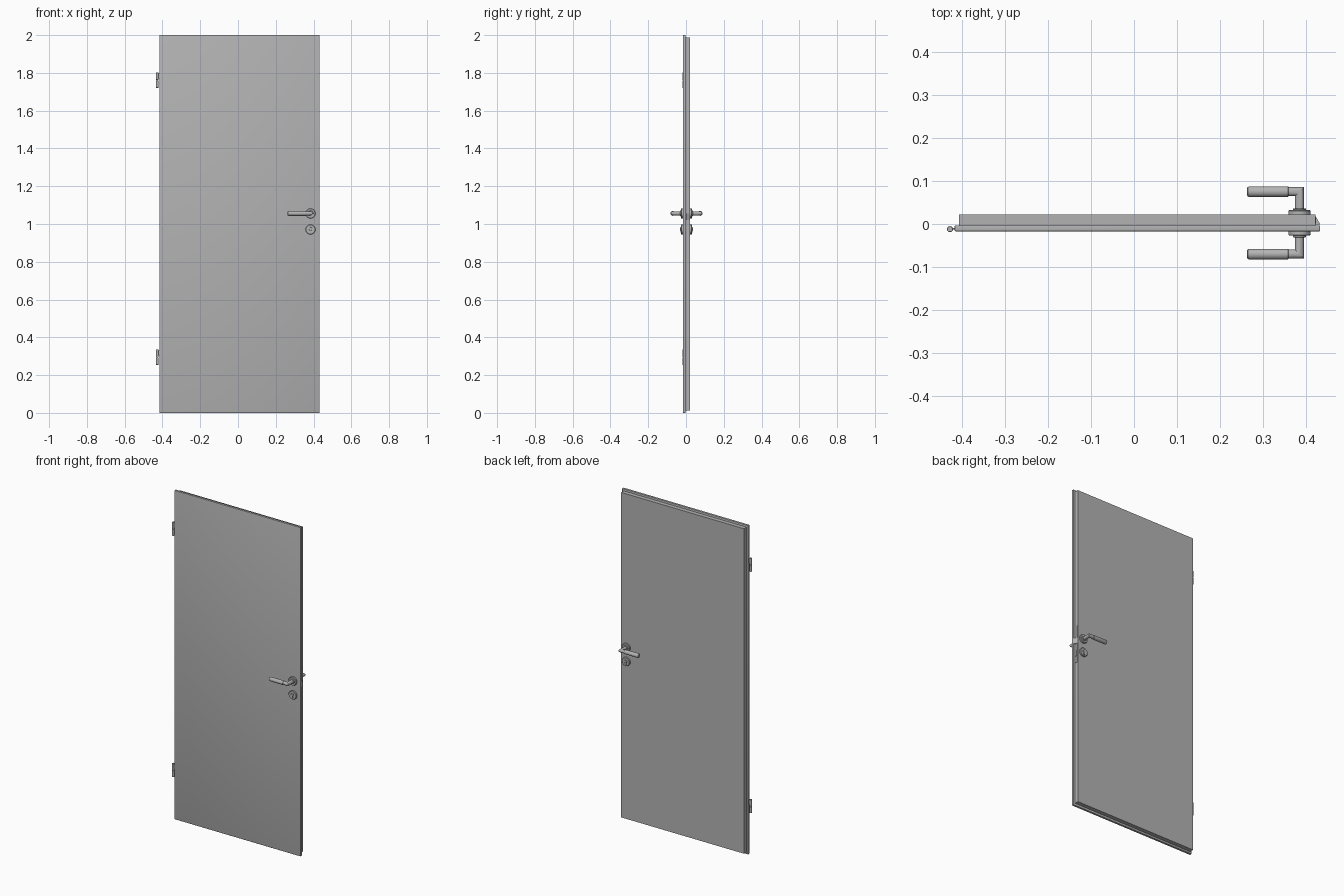
import bpy, bmesh
from math import cos, sin, pi
from mathutils import Matrix, Vector

cube = bpy.data.objects.get("Cube")
if cube:
    bpy.data.objects.remove(cube)

grey = bpy.data.materials.new("plain grey")
grey.use_nodes = True
COLOUR = (0.45, 0.45, 0.45, 1)
grey.diffuse_color = COLOUR
grey.node_tree.nodes["Principled BSDF"].inputs["Base Color"].default_value = COLOUR


def finish(name, bm, smooth=True):
    bmesh.ops.recalc_face_normals(bm, faces=bm.faces)
    mesh = bpy.data.meshes.new(name)
    bm.to_mesh(mesh)
    bm.free()
    obj = bpy.data.objects.new(name, mesh)
    bpy.context.collection.objects.link(obj)
    mesh.materials.append(grey)
    if smooth:
        bpy.ops.object.select_all(action="DESELECT")
        obj.select_set(True)
        bpy.context.view_layer.objects.active = obj
        bpy.ops.object.shade_smooth_by_angle()
    return obj


def box(name, low, high, bevel=0):
    low, high = Vector(low), Vector(high)
    bm = bmesh.new()
    bmesh.ops.create_cube(bm, size=1)
    bmesh.ops.scale(bm, vec=high - low, verts=bm.verts)
    bmesh.ops.translate(bm, vec=(low + high) / 2, verts=bm.verts)
    if bevel:
        bmesh.ops.bevel(bm, geom=bm.edges[:], offset=bevel, segments=3,
                        profile=0.5, affect="EDGES")
    return finish(name, bm, bool(bevel))


def sweep(name, rings):
    """Skin a list of equal rings of points and cap both ends."""
    bm = bmesh.new()
    loops = [[bm.verts.new(p) for p in ring] for ring in rings]
    count = len(loops[0])
    for a, b in zip(loops, loops[1:]):
        for i in range(count):
            j = (i + 1) % count
            bm.faces.new((a[i], a[j], b[j], b[i]))
    bm.faces.new(loops[0])
    bm.faces.new(loops[-1])
    return finish(name, bm)


def lathe(name, origin, axis, profile, sides=32):
    """Turn (distance, radius) pairs about an axis."""
    turn = Vector((0, 0, 1)).rotation_difference(Vector(axis)).to_matrix().to_4x4()
    place = Matrix.Translation(origin) @ turn
    angles = [2 * pi * i / sides for i in range(sides)]
    return sweep(name, [[place @ Vector((r * cos(a), r * sin(a), d)) for a in angles]
                        for d, r in profile])


# Rebated leaf: wide front panel and smaller panel behind it
box("front_panel", (-0.416, -0.017, 0), (0.432, -0.003, 2), 0.002)
box("rear_panel", (-0.406, -0.004, 0.012), (0.421, 0.022, 1.988))

# Lock edge: face plate, sloped latch and dead bolt
box("lock_plate", (0.42, 0.001, 0.9), (0.422, 0.017, 1.13))
sweep("latch", [[(0.415, -0.001, z), (0.432, -0.001, z), (0.421, 0.019, z),
                 (0.415, 0.019, z)] for z in (1.02, 1.055)])
box("dead_bolt", (0.415, 0.003, 0.94), (0.424, 0.015, 0.975))

# Handle sets on both faces
HX, HZ, KZ = 0.384, 1.056, 0.971
angles = [2 * pi * i / 32 for i in range(32)]
for side, d, face in (("front", -1, -0.017), ("rear", 1, 0.022)):
    rose = [(-0.002, 0.026), (0.008, 0.026), (0.010, 0.024)]
    lathe(side + "_handle_rose", (HX, face, HZ), (0, d, 0), rose)
    lathe(side + "_handle_collar", (HX, face, HZ), (0, d, 0),
          [(0, 0.015), (0.013, 0.015), (0.014, 0.014)])

    # Neck and arm with a mitred elbow
    r, cy = 0.0105, face + d * 0.053

    def neck(y, mitre=0):
        return [(HX + r * cos(a), y + d * mitre * r * cos(a), HZ + r * sin(a))
                for a in angles]

    arm = [(HX - 0.03, cy + d * r * cos(a), HZ + r * sin(a)) for a in angles]
    sweep(side + "_handle_neck", [neck(face), neck(cy, 1), arm])
    lathe(side + "_handle_grip", (0.358, cy, HZ), (-1, 0, 0),
          [(0, 0.0115), (0.001, 0.0125), (0.090, 0.0125), (0.094, 0.011), (0.096, 0.008)])

    # Key rose with lock cylinder and key slot
    lathe(side + "_key_rose", (HX, face, KZ), (0, d, 0), rose)
    lathe(side + "_lock_cylinder", (HX, face, KZ + 0.003), (0, d, 0),
          [(0, 0.009), (0.013, 0.009), (0.014, 0.008)])
    ys = sorted((face, face + d * 0.013))
    box(side + "_lock_body", (HX - 0.005, ys[0], KZ - 0.017), (HX + 0.005, ys[1], KZ))
    ys = sorted((face + d * 0.013, face + d * 0.0145))
    box(side + "_key_slot", (HX - 0.001, ys[0], KZ - 0.002), (HX + 0.001, ys[1], KZ + 0.008))

# Hinges: two knuckles on a pin with a strap into the leaf
for place, z in (("lower", 0.295), ("upper", 1.762)):
    for part, low, high in (("bottom", -0.041, -0.001), ("top", 0.001, 0.041)):
        lathe(f"{place}_hinge_{part}_knuckle", (-0.427, -0.012, z + low), (0, 0, 1),
              [(0, 0.006), (0.001, 0.007), (high - low - 0.001, 0.007), (high - low, 0.006)])
    lathe(place + "_hinge_pin", (-0.427, -0.012, z - 0.03), (0, 0, 1),
          [(0, 0.004), (0.06, 0.004)])
    box(place + "_hinge_strap", (-0.427, -0.013, z + 0.008), (-0.41, -0.009, z + 0.034))
